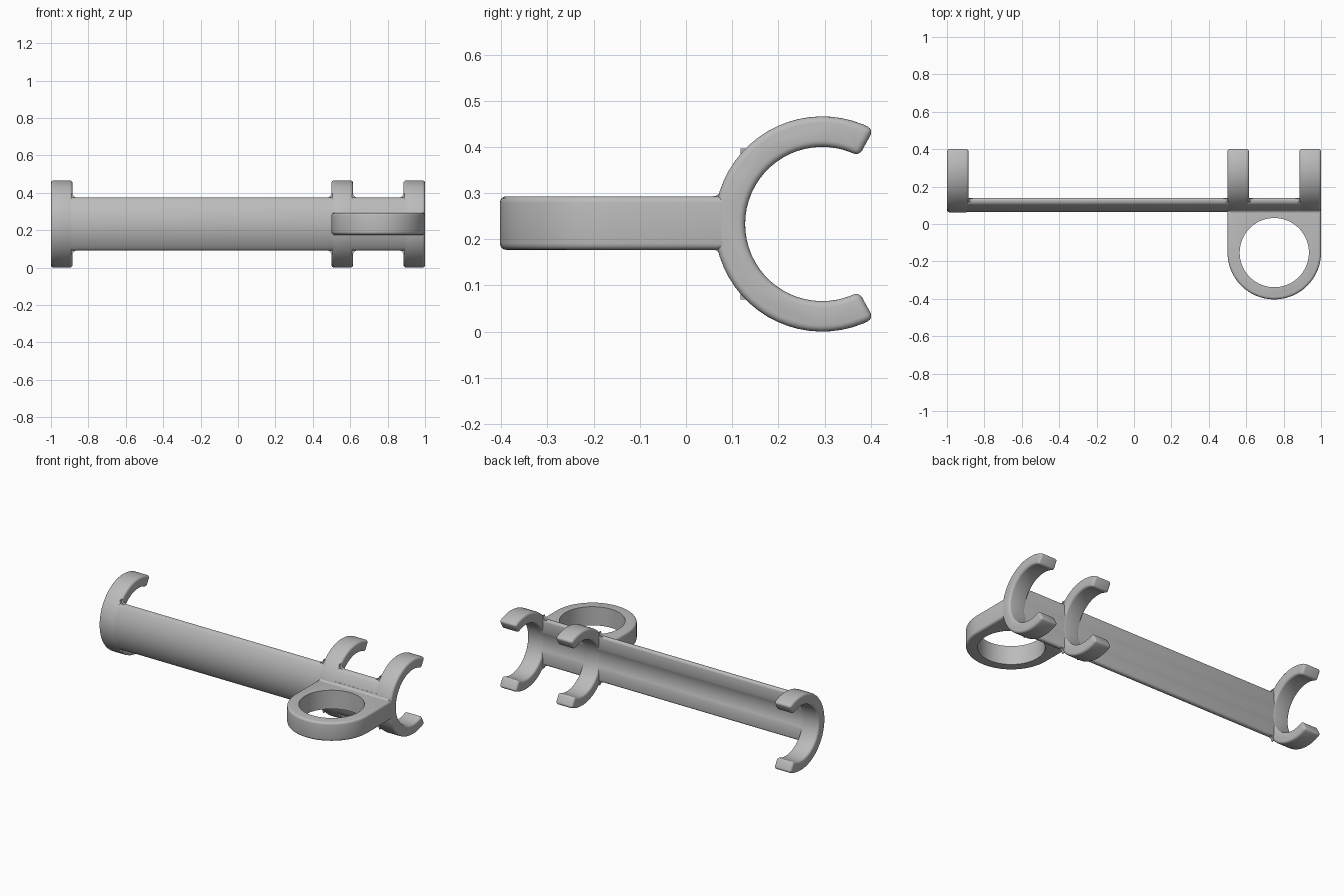
import bpy, bmesh
from math import sin, cos, asin, acos, pi, radians

if "Cube" in bpy.data.objects:
    bpy.data.objects.remove(bpy.data.objects["Cube"])

grey = bpy.data.materials.new("plain grey")
grey.use_nodes = True
COLOUR = (0.5, 0.5, 0.5, 1)
grey.diffuse_color = COLOUR
grey.node_tree.nodes["Principled BSDF"].inputs["Base Color"].default_value = COLOUR

CY, CZ = 0.295, 0.233          # clip axis
R_OUT, R_IN = 0.233, 0.167     # clip radii
BEVEL = 0.014


def arc(cx, cy, r, a, b, n):
    return [(cx + r * cos(a + (b - a) * i / n), cy + r * sin(a + (b - a) * i / n))
            for i in range(n + 1)]


def prism(name, outline, axis, lo, hi, bevel=0.0):
    """Extrude a 2D outline along x, y or z, then round its sharp edges."""
    place = {"x": lambda p, t: (t, p[0], p[1]),
             "y": lambda p, t: (p[0], t, p[1]),
             "z": lambda p, t: (p[0], p[1], t)}[axis]
    bm = bmesh.new()
    face = bm.faces.new([bm.verts.new(place(p, lo)) for p in outline])
    new = bmesh.ops.extrude_face_region(bm, geom=[face])["geom"]
    shift = place((0, 0), hi - lo)
    bmesh.ops.translate(bm, vec=shift, verts=[g for g in new if isinstance(g, bmesh.types.BMVert)])
    bmesh.ops.recalc_face_normals(bm, faces=bm.faces)
    mesh = bpy.data.meshes.new(name)
    bm.to_mesh(mesh)
    bm.free()
    mesh.materials.append(grey)
    ob = bpy.data.objects.new(name, mesh)
    bpy.context.collection.objects.link(ob)
    if bevel:
        mod = ob.modifiers.new("round", "BEVEL")
        mod.width, mod.segments = bevel, 4
        mod.limit_method, mod.angle_limit = "ANGLE", radians(35)
    return ob


def finish(ob):
    bpy.ops.object.select_all(action="DESELECT")
    ob.select_set(True)
    bpy.context.view_layer.objects.active = ob
    for mod in list(ob.modifiers):
        bpy.ops.object.modifier_apply(modifier=mod.name)
    bpy.ops.object.shade_smooth_by_angle(angle=radians(35))


def cove(corner, sx, sy, r):
    """Concave corner outline, sunk slightly into its neighbours."""
    x, y = corner
    curve = [(x + sx * r * (1 - sin(t)), y + sy * r * (1 - cos(t)))
             for t in [pi / 2 * i / 6 for i in range(7)]]
    e = 0.006
    return [(x - sx * e, y - sy * e), (x + sx * r, y - sy * e)] + curve + [(x - sx * e, y + sy * r)]


# Open clips
opening = radians(61.5)
clip_outline = (arc(CY, CZ, R_OUT, opening, 2 * pi - opening, 40)
                + arc(CY, CZ, R_IN, 2 * pi - opening, opening, 40))
clips = {"right_end_clip": (-1, -0.885), "middle_clip": (0.5, 0.615), "left_end_clip": (0.885, 1)}
for name, (lo, hi) in clips.items():
    finish(prism(name, clip_outline, "x", lo, hi, BEVEL))

# Long bar: curved front, flat back with a shallow groove
half, back, r = 0.142, 0.14, R_OUT - 0.001
a = asin(half / r)
g = acos((CY - back) / (R_IN + 0.001))
bar_outline = (arc(CY, CZ, r, pi - a, pi + a, 20) + [(back, CZ - half)]
               + arc(CY, CZ, R_IN + 0.001, pi + g, pi - g, 10) + [(back, CZ + half)])
finish(prism("long_bar", bar_outline, "x", -0.999, 0.999, BEVEL))

# Small fillets where clips meet the bar edges
for x, sx in ((-0.885, 1), (0.5, -1), (0.615, 1), (0.885, -1)):
    for sz in (1, -1):
        finish(prism("clip_fillet", cove((x, CZ + sz * half), sx, sz, 0.022),
                     "y", 0.118, back - 0.004))

# Ring plate with a through hole
RX, RY, Z0, Z1 = 0.75, -0.153, 0.177, 0.293
ring_outline = [(RX + 0.25, 0.11), (RX - 0.25, 0.11)] + arc(RX, RY, 0.25, pi, 2 * pi, 48)
ring = prism("ring_plate", ring_outline, "z", Z0, Z1, BEVEL)
cutter = prism("hole_cutter", arc(RX, RY, 0.185, 0, 2 * pi, 72)[:-1], "z", Z0 - 0.1, Z1 + 0.1)
cutter.hide_render = True
cut = ring.modifiers.new("hole", "BOOLEAN")
cut.operation, cut.object, cut.solver = "DIFFERENCE", cutter, "EXACT"
finish(ring)
bpy.data.objects.remove(cutter)

# Fillets where the ring plate meets the bar
for z, sz in ((Z1, 1), (Z0, -1)):
    finish(prism("plate_fillet", cove((0.075, z), -1, sz, 0.016), "x", 0.512, 0.988))
